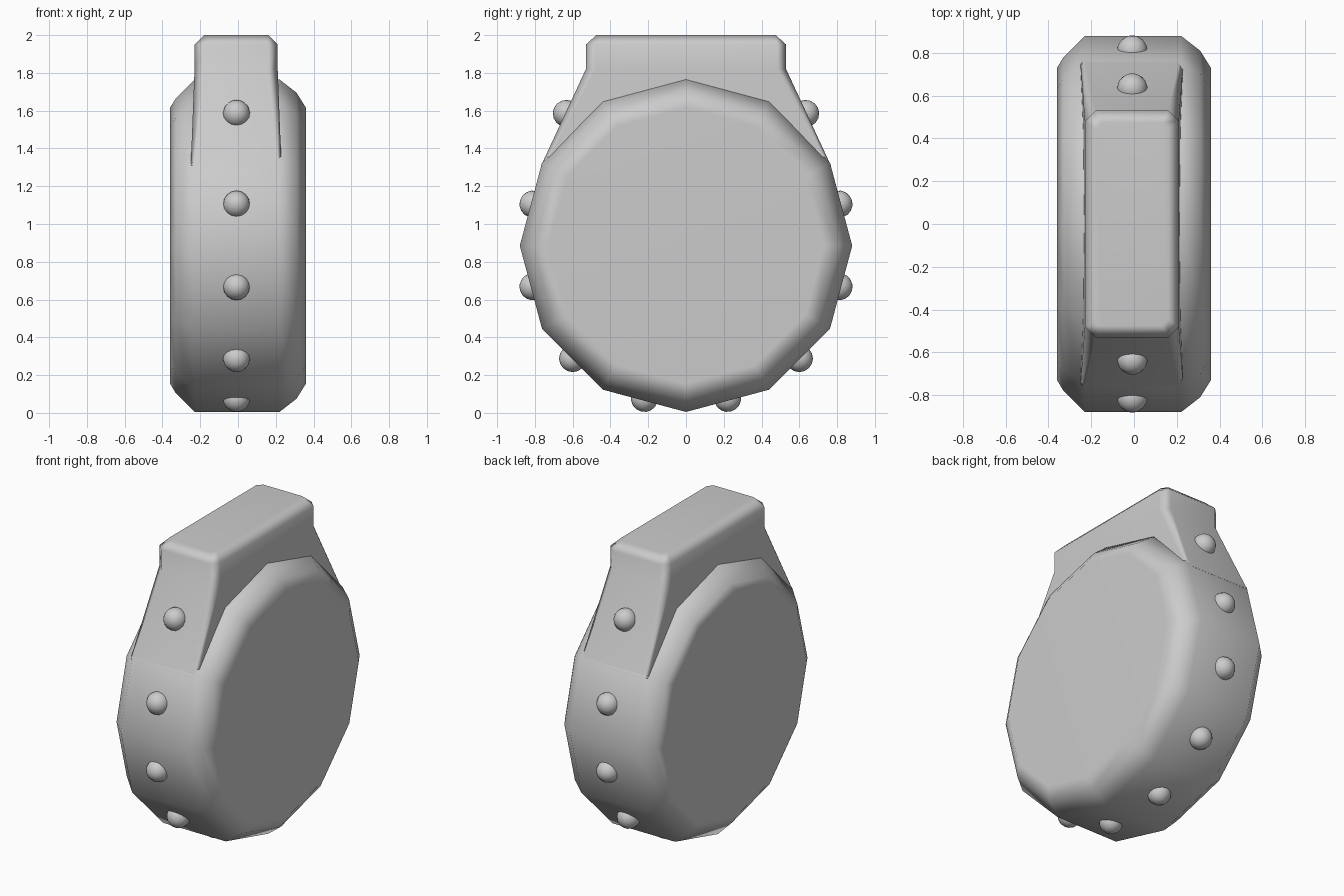
import bpy, bmesh, math
from mathutils import Vector

cube = bpy.data.objects.get("Cube")
if cube:
    bpy.data.objects.remove(cube, do_unlink=True)

CENTRE_Z, RADIUS = 0.885, 0.88

grey = bpy.data.materials.new("plain grey")
grey.use_nodes = True
GREY = (0.6, 0.6, 0.6, 1)
grey.diffuse_color = GREY
grey.node_tree.nodes["Principled BSDF"].inputs["Base Color"].default_value = GREY


def finish(bm, name, angle=60, weighted=True):
    """Turn a bmesh into a smooth shaded grey object."""
    bmesh.ops.recalc_face_normals(bm, faces=bm.faces)
    mesh = bpy.data.meshes.new(name)
    bm.to_mesh(mesh)
    bm.free()
    mesh.materials.append(grey)
    obj = bpy.data.objects.new(name, mesh)
    bpy.context.collection.objects.link(obj)
    bpy.ops.object.select_all(action='DESELECT')
    obj.select_set(True)
    bpy.context.view_layer.objects.active = obj
    bpy.ops.object.shade_smooth_by_angle(angle=math.radians(angle))
    if weighted:
        mod = obj.modifiers.new("even_shading", 'WEIGHTED_NORMAL')
        mod.keep_sharp = True
    return obj


def loft(rings, name):
    """Skin a list of equal-length rings and cap both ends."""
    bm = bmesh.new()
    loops = [[bm.verts.new(p) for p in ring] for ring in rings]
    for a, b in zip(loops, loops[1:]):
        for i in range(len(a)):
            j = (i + 1) % len(a)
            bm.faces.new((a[i], a[j], b[j], b[i]))
    bm.faces.new(loops[0])
    bm.faces.new(loops[-1])
    return finish(bm, name)


# Twelve-sided drum with rounded shoulders, lying on its x axis
def drum_ring(x, r):
    steps = [math.tau * i / 12 for i in range(12)]
    return [(x, r * math.cos(a), CENTRE_Z + r * math.sin(a)) for a in steps]


profile = [(-0.36, 0.73), (-0.33, 0.78), (-0.23, RADIUS),
           (0.22, RADIUS), (0.31, 0.81), (0.36, 0.73)]
loft([drum_ring(x, r) for x, r in profile], "drum_body")


# Chamfered neck that flares down onto the drum
def neck_ring(z, hx, hy, c):
    corners = [(hx, hy - c), (hx - c, hy), (c - hx, hy), (-hx, hy - c),
               (-hx, c - hy), (c - hx, -hy), (hx - c, -hy), (hx, c - hy)]
    return [(x - 0.01, y, z) for x, y in corners]


loft([neck_ring(1.31, 0.24, 0.767, 0.02),
      neck_ring(1.82, 0.22, 0.53, 0.05),
      neck_ring(1.95, 0.22, 0.53, 0.05),
      neck_ring(2.00, 0.17, 0.475, 0.03)], "neck")

# Round studs around the rim, mirrored front and back
studs = [(0.633, 1.585), (0.81, 1.105), (0.81, 0.668), (0.60, 0.288), (0.22, 0.077)]
for side, label in ((-1, "front"), (1, "back")):
    for number, (y, z) in enumerate(studs, 1):
        bm = bmesh.new()
        bmesh.ops.create_uvsphere(bm, u_segments=16, v_segments=8, radius=0.072)
        stud = finish(bm, f"{label}_stud_{number}", 80, False)
        stud.location = (-0.008, side * y, z)
        outward = Vector((0, side * y, z - CENTRE_Z))
        stud.rotation_euler = outward.to_track_quat('Z', 'Y').to_euler()
